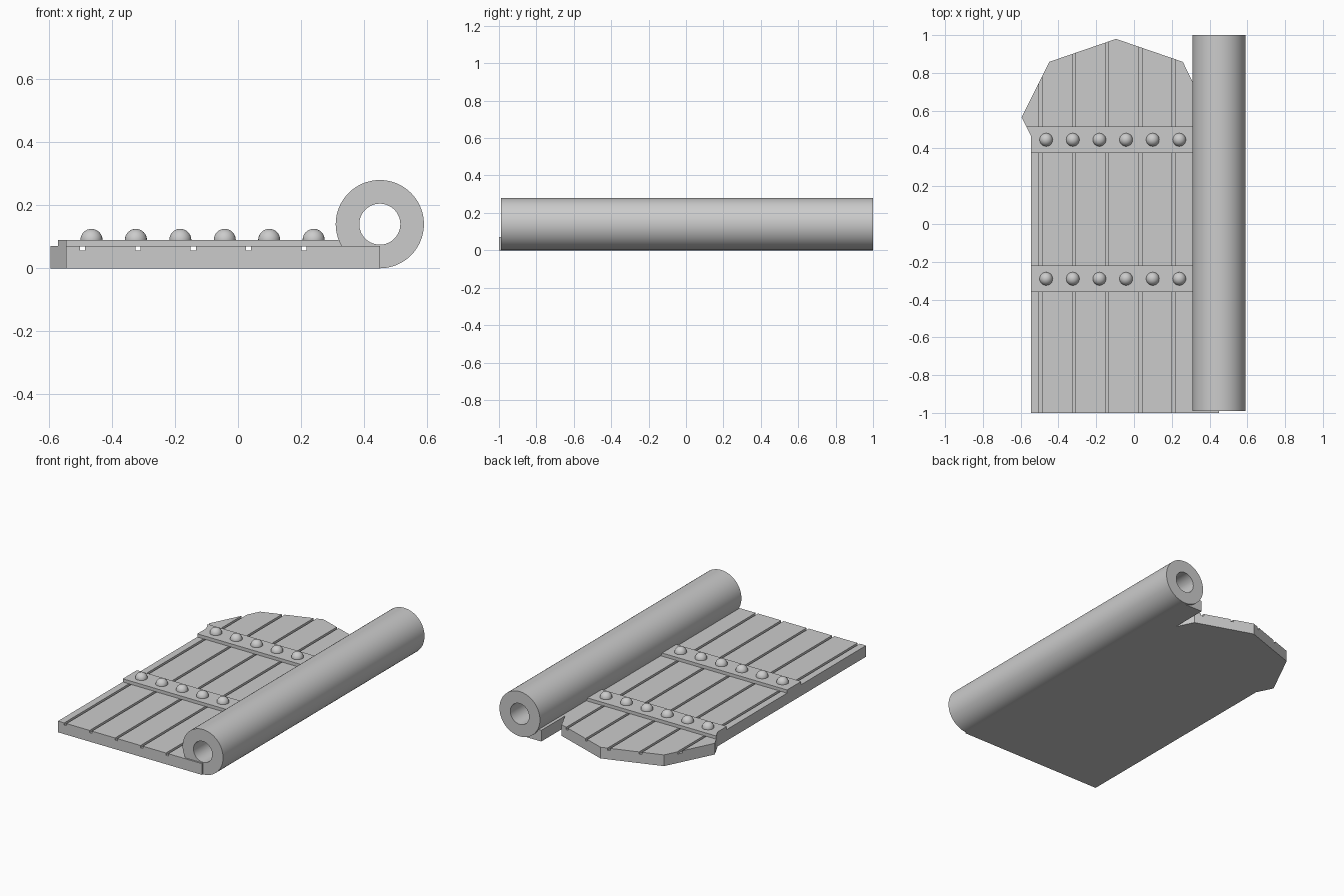
import bpy, bmesh, math
from mathutils import Vector, Matrix

cube = bpy.data.objects.get("Cube")
if cube:
    bpy.data.objects.remove(cube, do_unlink=True)

grey = bpy.data.materials.new("plain grey")
grey.use_nodes = True
COLOR = (0.6, 0.6, 0.6, 1)
grey.diffuse_color = COLOR
grey.node_tree.nodes["Principled BSDF"].inputs["Base Color"].default_value = COLOR


def finish(bm, name, smooth=False):
    bmesh.ops.recalc_face_normals(bm, faces=bm.faces)
    mesh = bpy.data.meshes.new(name)
    bm.to_mesh(mesh)
    bm.free()
    mesh.materials.append(grey)
    obj = bpy.data.objects.new(name, mesh)
    bpy.context.collection.objects.link(obj)
    if smooth:
        bpy.ops.object.select_all(action='DESELECT')
        obj.select_set(True)
        bpy.context.view_layer.objects.active = obj
        bpy.ops.object.shade_smooth_by_angle(angle=math.radians(40))
    return obj


def slab(name, outline, z0, z1, clips=()):
    """Flat outline, trimmed by (point, outward normal) planes, then extruded."""
    bm = bmesh.new()
    bm.faces.new([bm.verts.new((x, y, z0)) for x, y in outline])
    for point, normal in clips:
        bmesh.ops.bisect_plane(bm, geom=bm.verts[:] + bm.edges[:] + bm.faces[:],
                               plane_co=point, plane_no=normal, clear_outer=True)
    top = bmesh.ops.extrude_face_region(bm, geom=bm.faces[:])["geom"]
    bmesh.ops.translate(bm, vec=(0, 0, z1 - z0),
                        verts=[v for v in top if isinstance(v, bmesh.types.BMVert)])
    return finish(bm, name)


# Door leaf: straight boards, faceted arched head, narrow strip under the tube
head = []
for i in range(1, 5):
    a = math.radians(45 * i)
    head.append((-0.095 + 0.5 * math.cos(a), 0.565 + 0.415 * math.sin(a)))
outline = [(-0.545, -1), (0.45, -1), (0.45, 0.987), (0.31, 0.987), (0.31, 0.753),
           *head, (-0.545, 0.465)]
leaf = slab("door_leaf", outline, 0, 0.07)

# Grooves between the boards
bm = bmesh.new()
for i in range(5):
    m = Matrix.Translation((-0.494 + 0.176 * i, 0, 0.08)) @ Matrix.Diagonal((0.016, 3, 0.048, 1))
    bmesh.ops.create_cube(bm, size=1, matrix=m)
cutter = finish(bm, "groove_cutter")
cutter.hide_render = True
cut = leaf.modifiers.new("grooves", 'BOOLEAN')
cut.operation = 'DIFFERENCE'
cut.solver = 'EXACT'
cut.object = cutter
bpy.context.view_layer.objects.active = leaf
bpy.ops.object.modifier_apply(modifier=cut.name)
bpy.data.objects.remove(cutter, do_unlink=True)

# Cross straps, each with a row of domed rivets
for label, y in (("front", -0.29), ("back", 0.446)):
    slab(label + "_strap", outline, 0.069, 0.09, [
        ((0, y + 0.07, 0), (0, 1, 0)), ((0, y - 0.07, 0), (0, -1, 0)),
        ((0.34, 0, 0), (1, 0, 0))])
    bm = bmesh.new()
    for i in range(6):
        bmesh.ops.create_uvsphere(bm, u_segments=24, v_segments=16, radius=0.035,
                                  matrix=Matrix.Translation((-0.465 + 0.141 * i, y, 0.09)))
    bmesh.ops.bisect_plane(bm, geom=bm.verts[:] + bm.edges[:] + bm.faces[:],
                           plane_co=(0, 0, 0.088), plane_no=(0, 0, -1), clear_outer=True)
    finish(bm, label + "_rivets", smooth=True)

# Hinge tube: rectangular wall section spun around its axis
bm = bmesh.new()
axis = Vector((0.45, 0, 0.14))
section = [bm.verts.new(axis + Vector((r, y, 0)))
           for r, y in ((0.065, -0.99), (0.14, -0.99), (0.14, 1), (0.065, 1))]
edges = [bm.edges.new((section[i], section[(i + 1) % 4])) for i in range(4)]
bmesh.ops.spin(bm, geom=section + edges, cent=axis, axis=(0, 1, 0),
               angle=2 * math.pi, steps=64, use_merge=True)
bmesh.ops.remove_doubles(bm, verts=bm.verts[:], dist=0.0001)
finish(bm, "hinge_tube", smooth=True)
